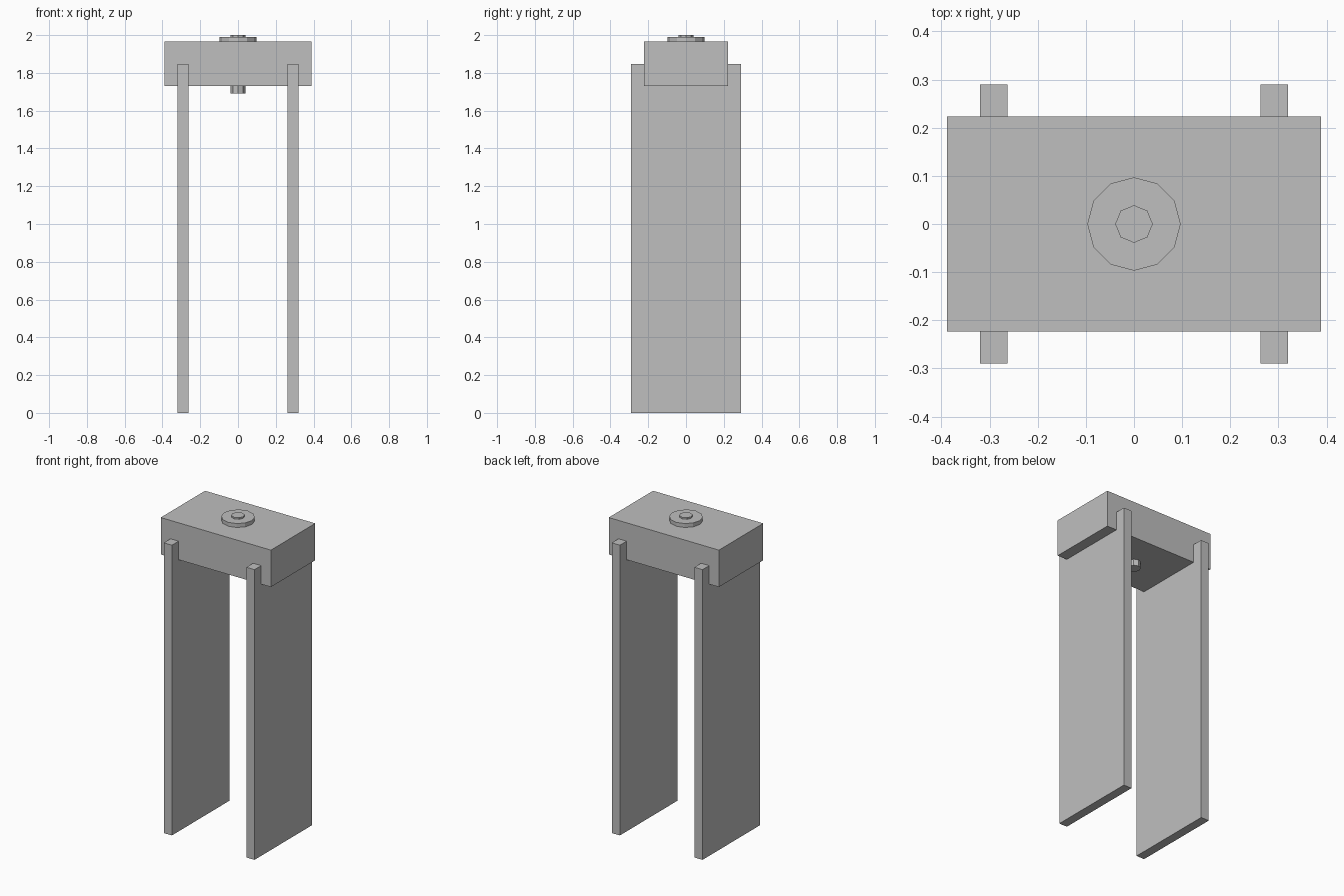
import bpy

old = bpy.data.objects.get("Cube")
if old:
    bpy.data.objects.remove(old, do_unlink=True)

# Single matte grey
grey = bpy.data.materials.new("light_grey")
colour = (0.52, 0.52, 0.52, 1.0)
grey.use_nodes = True
grey.diffuse_color = colour
grey.node_tree.nodes["Principled BSDF"].inputs["Base Color"].default_value = colour


def finish(name):
    obj = bpy.context.object
    obj.name = name
    obj.data.materials.append(grey)
    return obj


def box(name, x, width, depth, bottom, top):
    bpy.ops.mesh.primitive_cube_add(size=1, location=(x, 0, (bottom + top) / 2))
    bpy.context.object.scale = (width, depth, top - bottom)
    bpy.ops.object.transform_apply(location=False, rotation=False, scale=True)
    return finish(name)


def cylinder(name, sides, radius, bottom, top):
    bpy.ops.mesh.primitive_cylinder_add(
        vertices=sides, radius=radius, depth=top - bottom,
        location=(0, 0, (bottom + top) / 2))
    return finish(name)


# Top block
box("top_block", 0, 0.776, 0.446, 1.73, 1.965)

# Tall side panels passing through the block
for side, x in (("left", 0.291), ("right", -0.291)):
    box(side + "_panel", x, 0.057, 0.58, 0, 1.848)

# Central bolt and washer
cylinder("washer", 12, 0.097, 1.963, 1.99)
cylinder("bolt", 8, 0.039, 1.69, 2.0)
